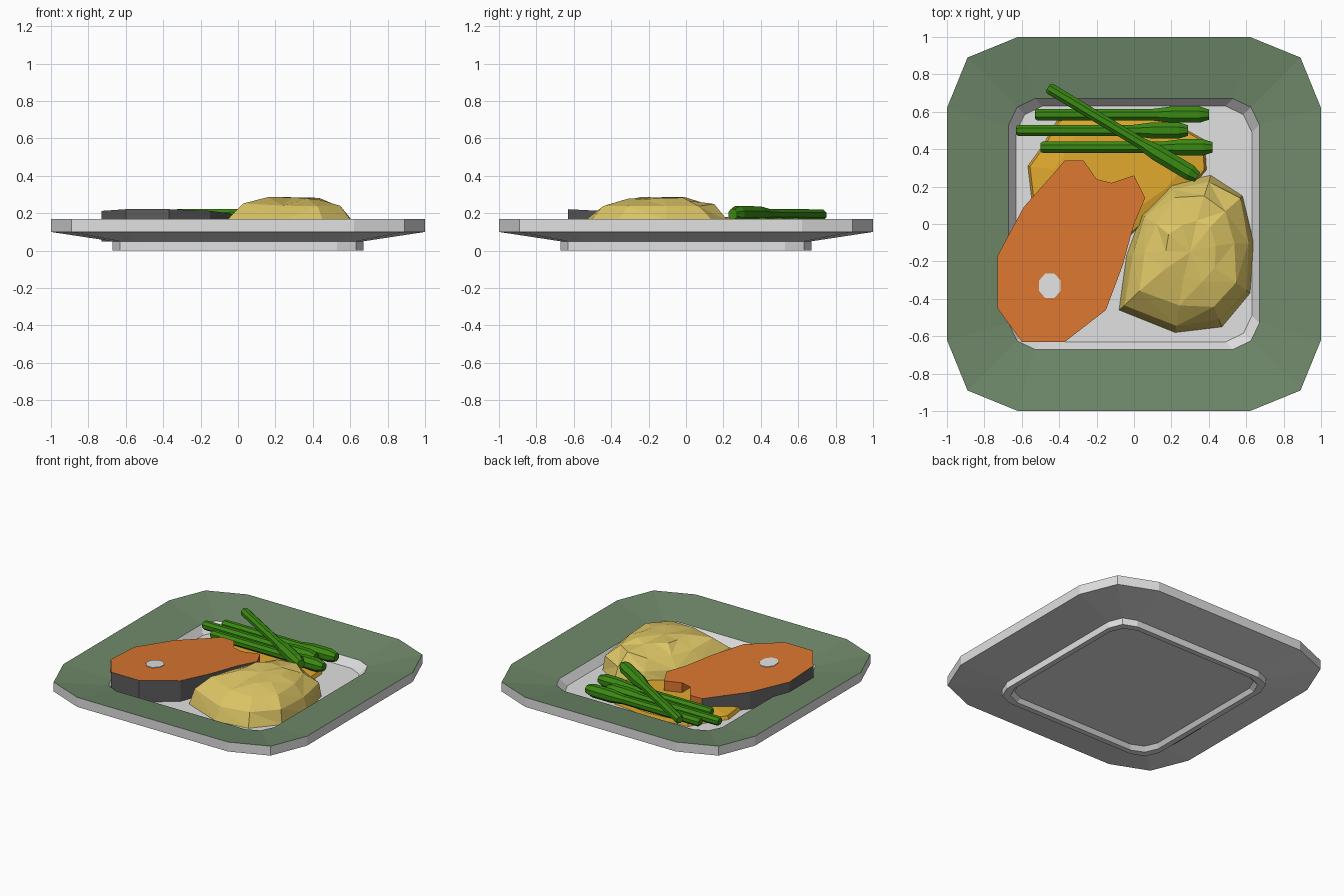
import bpy, bmesh, math, random
from mathutils import Vector, Matrix

if "Cube" in bpy.data.objects:
    bpy.data.objects.remove(bpy.data.objects["Cube"])

random.seed(4)


def material(name, rgb):
    m = bpy.data.materials.new(name)
    m.diffuse_color = (*rgb, 1)
    m.use_nodes = True
    m.node_tree.nodes["Principled BSDF"].inputs["Base Color"].default_value = m.diffuse_color
    return m


WHITE = material("pale_ceramic", (0.75, 0.75, 0.75))
SAGE = material("sage_glaze", (0.16, 0.25, 0.145))
FISH = material("fish_orange", (0.70, 0.18, 0.03))
SKIN = material("skin_grey", (0.107, 0.107, 0.107))
GOLD = material("sauce_gold", (0.75, 0.40, 0.027))
MASH = material("potato_yellow", (0.72, 0.56, 0.13))
GREEN = material("stalk_green", (0.042, 0.25, 0.006))


def finish(name, bm, mats):
    bmesh.ops.recalc_face_normals(bm, faces=bm.faces)
    me = bpy.data.meshes.new(name)
    bm.to_mesh(me)
    bm.free()
    for m in mats:
        me.materials.append(m)
    ob = bpy.data.objects.new(name, me)
    bpy.context.collection.objects.link(ob)
    return ob


def loft(bm, rings, cap_start=True, cap_end=True):
    """Skin a list of equal-length point rings; returns faces per band."""
    vs = [[bm.verts.new(p) for p in r] for r in rings]
    n = len(vs[0])
    bands = []
    for a, b in zip(vs, vs[1:]):
        bands.append([bm.faces.new((a[i], a[(i + 1) % n], b[(i + 1) % n], b[i]))
                      for i in range(n)])
    caps = []
    if cap_start:
        caps.append(bm.faces.new(vs[0][::-1]))
    if cap_end:
        caps.append(bm.faces.new(vs[-1]))
    return bands, caps


# --- plate: rounded-square rings from foot to rim to well
def square_ring(a, b, c, z):
    quarter = [(a, -c), (a, c), (b, b)]
    pts = []
    for k in range(4):
        rot = Matrix.Rotation(k * math.pi / 2, 3, 'Z')
        pts += [rot @ Vector((x, y, z)) for x, y in quarter]
    return pts


bm = bmesh.new()
bands, caps = loft(bm, [square_ring(*r) for r in (
    (.61, .57, .48, .03), (.63, .59, .50, 0), (.67, .63, .53, 0), (.67, .63, .53, .05),
    (1, .89, .62, .10), (1, .89, .62, .17), (.67, .625, .53, .115), (.63, .585, .49, .06))])
for f in bands[5]:
    f.material_index = 1          # glazed rim
finish("plate", bm, [WHITE, SAGE])

# --- fish steak: sloped slab with skin on the outer edge only
outline = [(-.37, .34), (-.43, .27), (-.59, .09), (-.73, -.17), (-.73, -.45), (-.60, -.63),
           (-.37, -.63), (-.15, -.46), (-.06, -.22), (0, 0), (.06, .14),
           (0, .26), (-.12, .22), (-.12, .11), (-.20, -.07), (-.27, -.18), (-.41, -.23),
           (-.43, -.10), (-.40, .05), (-.31, .21), (-.20, .24), (-.27, .34)]


def steak_z(y):
    return .19 - .05 * y


bm = bmesh.new()
bands, caps = loft(bm, [[(x, y, .05) for x, y in outline],
                        [(x, y, steak_z(y)) for x, y in outline]])
for f in bands[0][:10]:
    f.material_index = 1
bmesh.ops.triangulate(bm, faces=caps)
finish("fish_steak", bm, [FISH, SKIN])

# --- bone disc in the steak
bm = bmesh.new()
disc = []
for i in range(8):
    t = math.tau * (i + .5) / 8
    disc.append((-.45 + .062 * math.cos(t), -.33 + .072 * math.sin(t)))
loft(bm, [[(x, y, steak_z(y) + dz) for x, y in disc] for dz in (-.004, .004)])
finish("fish_bone", bm, [WHITE])


def scaled(pts, centre, s, z, jitter=0):
    out = []
    for x, y in pts:
        k = s + random.uniform(-jitter, jitter)
        out.append((centre[0] + (x - centre[0]) * k, centre[1] + (y - centre[1]) * k,
                    z + random.uniform(-jitter, jitter) * .25))
    return out


# --- sauce pool under the steak and stalks
pool = [(-.55, .14), (-.57, .31), (-.49, .42), (-.41, .56), (-.10, .59), (.20, .55),
        (.38, .45), (.39, .29), (.28, .16), (.05, .0), (-.20, -.22), (-.44, -.25)]
bm = bmesh.new()
loft(bm, [scaled(pool, (-.1, .25), s, z) for s, z in ((1, .055), (.97, .085), (.7, .105))])
finish("sauce_pool", bm, [GOLD])

# --- faceted mound of mashed potato
mound = [(-.08, -.46), (.22, -.58), (.47, -.55), (.62, -.37), (.64, -.10), (.58, .15),
         (.41, .26), (.20, .22), (.04, .05), (-.04, -.17)]
bm = bmesh.new()
rings = [scaled(mound, (.3, -.15), 1, .06),
         scaled(mound, (.3, -.14), .93, .165, .03),
         scaled(mound, (.29, -.11), .73, .24, .05),
         scaled(mound, (.29, -.13), .38, .277, .05)]
bands, caps = loft(bm, rings, cap_end=False)
bm.verts.ensure_lookup_table()
top = bm.verts.new((.30, -.15, .285))
last = list(bm.verts)[30:40]
for i in range(10):
    bm.faces.new((last[i], last[(i + 1) % 10], top))
bmesh.ops.triangulate(bm, faces=[f for b in bands for f in b])
finish("mashed_potato", bm, [MASH])


# --- green stalks with thicker tips
def stalk(name, start, end, tip_len):
    a, b = Vector(start), Vector(end)
    d = (b - a).normalized()
    length = (b - a).length
    side = d.cross(Vector((0, 0, 1))).normalized()
    up = side.cross(d)
    profile = [(0, .024), (.012, .033), (length - tip_len, .033), (length - tip_len + .10, .047),
               (length - .05, .047), (length, .03)]
    rings = []
    for s, r in profile:
        rings.append([a + d * s + r * (math.cos(t) * side + math.sin(t) * up)
                      for t in (math.tau * (i + .5) / 8 for i in range(8))])
    bm = bmesh.new()
    loft(bm, rings)
    finish(name, bm, [GREEN])


for i, (y, x0, x1, tip) in enumerate(((.585, -.53, .40, .30), (.50, -.63, .29, .29),
                                      (.41, -.50, .42, .27))):
    stalk(f"green_stalk_{i + 1}", (x0, y, .135), (x1, y, .135), tip)
stalk("green_stalk_crossing", (-.46, .73, .19), (.34, .25, .195), .36)
